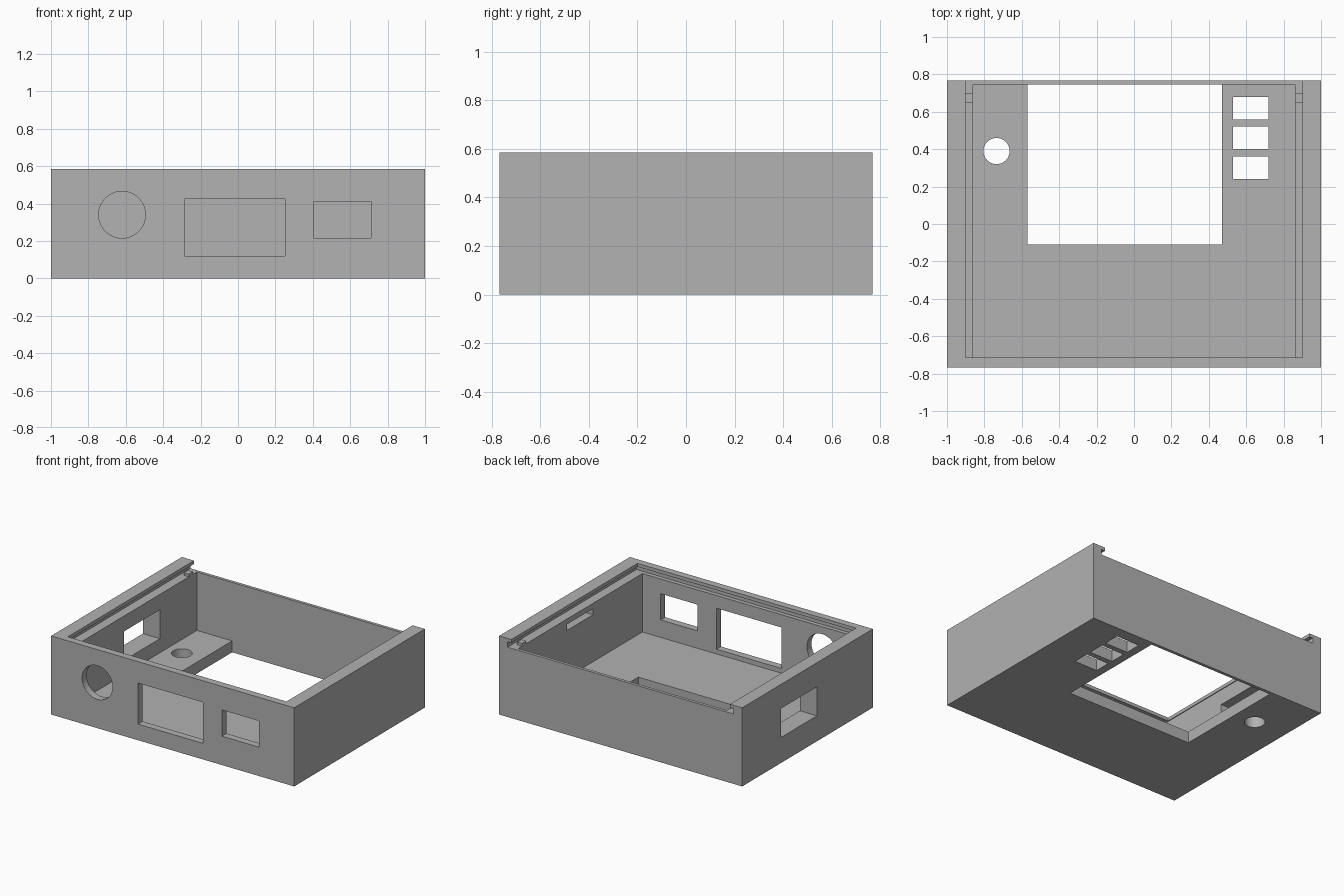
import bpy, bmesh
from mathutils import Matrix, Vector

if "Cube" in bpy.data.objects:
    bpy.data.objects.remove(bpy.data.objects["Cube"], do_unlink=True)

grey = bpy.data.materials.new("plain_grey")
grey.use_nodes = True
colour = (0.445, 0.445, 0.445, 1)
grey.diffuse_color = colour
grey.node_tree.nodes["Principled BSDF"].inputs["Base Color"].default_value = colour


def finish(name, bm):
    mesh = bpy.data.meshes.new(name)
    bm.to_mesh(mesh)
    bm.free()
    mesh.materials.append(grey)
    obj = bpy.data.objects.new(name, mesh)
    bpy.context.collection.objects.link(obj)
    return obj


def block(name, xs, ys, zs):
    bm = bmesh.new()
    spans = (xs, ys, zs)
    centre = Vector([(a + b) / 2 for a, b in spans])
    size = [b - a for a, b in spans]
    bmesh.ops.create_cube(bm, size=1, matrix=Matrix.Translation(centre) @ Matrix.Diagonal((*size, 1)))
    return finish(name, bm)


def rod(name, centre, radius, length, axis):
    bm = bmesh.new()
    turn = Matrix.Rotation(1.5707963, 4, "X") if axis == "Y" else Matrix.Identity(4)
    bmesh.ops.create_cone(bm, cap_ends=True, segments=64, radius1=radius, radius2=radius,
                          depth=length, matrix=Matrix.Translation(centre) @ turn)
    return finish(name, bm)


def cut(target, cutter):
    cutter.hide_render = True
    mod = target.modifiers.new("cut", "BOOLEAN")
    mod.operation, mod.solver, mod.object = "DIFFERENCE", "EXACT", cutter
    bpy.context.view_layer.objects.active = target
    bpy.ops.object.modifier_apply(modifier=mod.name)
    bpy.data.objects.remove(cutter, do_unlink=True)


WALL, LIP, GROOVE = 0.86, 0.90, 0.93      # half widths inside
FRONT, BACK = -0.715, 0.745               # inner faces
FLOOR, LEDGE, TOP = 0.085, 0.52, 0.585

case = block("enclosure", (-1, 1), (-0.768, 0.768), (0, TOP))

# Inner cavity, lid opening and sliding lid groove, open at the back
cut(case, block("cavity", (-WALL, WALL), (FRONT, BACK), (FLOOR, 1)))
cut(case, block("lid_opening", (-LIP, LIP), (FRONT, 1), (LEDGE, 1)))
cut(case, block("lid_groove", (-GROOVE, GROOVE), (FRONT - 0.03, 1), (LEDGE, 0.56)))

# Front wall: round hole and two rectangular windows
cut(case, rod("round_hole", (-0.62, -0.75, 0.34), 0.125, 0.3, "Y"))
for xs, zs in (((-0.285, 0.25), (0.12, 0.425)), ((0.405, 0.71), (0.215, 0.41))):
    cut(case, block("front_window", xs, (-1, -0.6), zs))

# Right wall window and shallow pocket inside the left wall
cut(case, block("side_window", (-1.2, -0.8), (-0.11, 0.31), (0.19, 0.405)))
cut(case, block("side_pocket", (0.8, 0.93), (-0.135, 0.17), (0.435, 0.48)))

# Floor: large screen opening, button slots and round hole
cut(case, block("screen_opening", (-0.57, 0.47), (-0.11, BACK), (-0.2, 0.2)))
for y in (0.30, 0.46, 0.62):
    cut(case, block("button_slot", (0.53, 0.72), (y - 0.06, y + 0.06), (-0.2, 0.2)))
cut(case, rod("floor_hole", (-0.735, 0.39, 0.04), 0.07, 0.4, "Z"))

# Lid stops on both ledges
for name, side in (("left", 1), ("right", -1)):
    xs = sorted((side * WALL, side * LIP))
    block(name + "_lid_stop", xs, (0.65, 0.70), (LEDGE, LEDGE + 0.02))

# Smooth round holes, sharp corners
bpy.ops.object.select_all(action="DESELECT")
case.select_set(True)
bpy.context.view_layer.objects.active = case
bpy.ops.object.shade_smooth_by_angle(angle=0.5)
